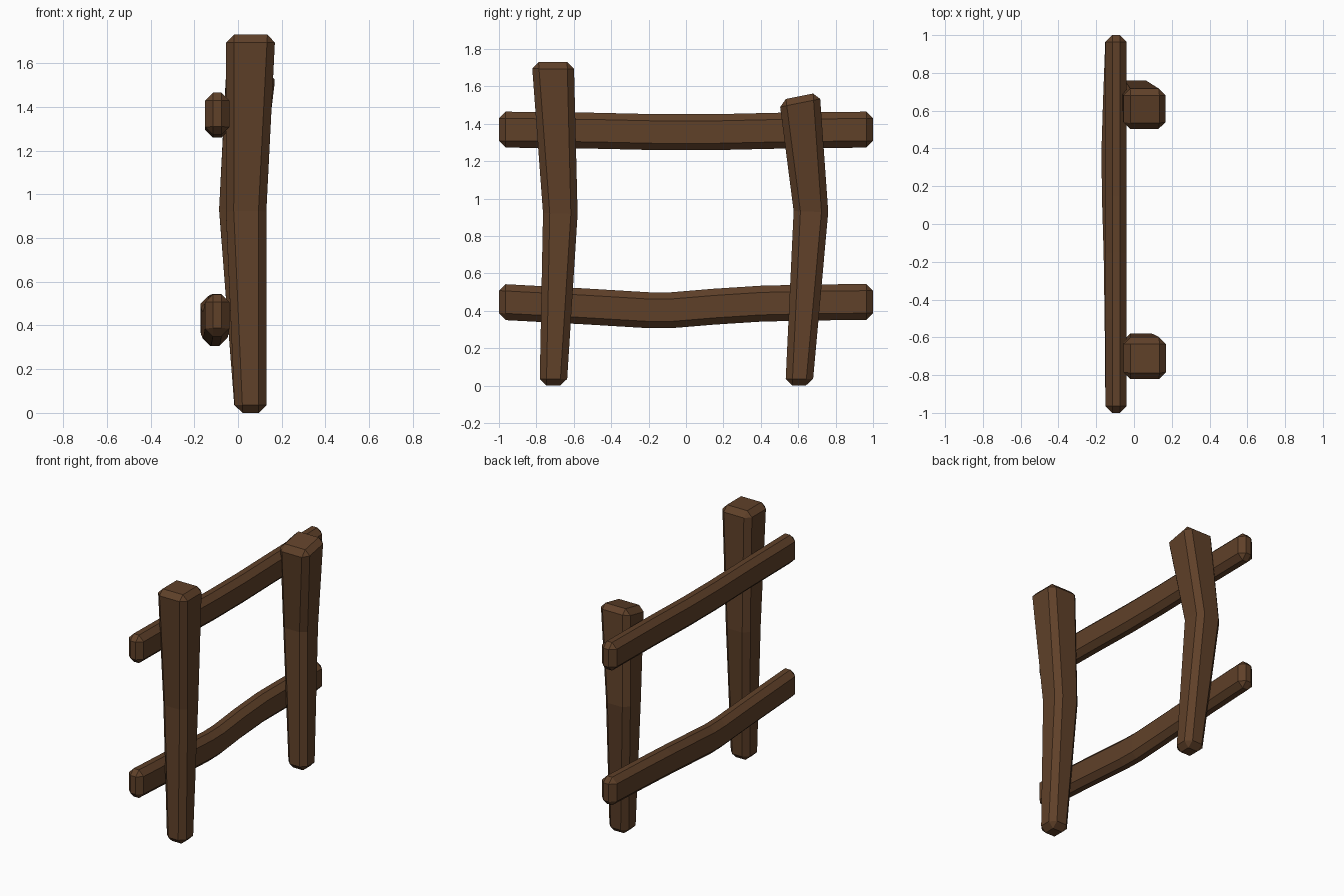
import bpy
from mathutils import Vector

if "Cube" in bpy.data.objects:
    bpy.data.objects.remove(bpy.data.objects["Cube"])

wood = bpy.data.materials.new("brown_wood")
wood.diffuse_color = (0.115, 0.052, 0.022, 1)
wood.use_nodes = True
wood.node_tree.nodes["Principled BSDF"].inputs["Base Color"].default_value = wood.diffuse_color


def beam(name, stations, u, v, bevel):
    """Loft square rings (centre, half_u, half_v), cap them and chamfer all long edges."""
    verts, faces = [], []
    for centre, hu, hv, *tilt in stations:
        for su, sv in ((-1, -1), (1, -1), (1, 1), (-1, 1)):
            p = Vector(centre) + Vector(u) * su * hu + Vector(v) * sv * hv
            if tilt:
                p.z += tilt[0] * sv * hv
            verts.append(p)
    n = len(stations)
    for i in range(n - 1):
        for j in range(4):
            k = (j + 1) % 4
            faces.append((4 * i + j, 4 * i + k, 4 * i + 4 + k, 4 * i + 4 + j))
    faces += [(3, 2, 1, 0), tuple(range(4 * n - 4, 4 * n))]
    mesh = bpy.data.meshes.new(name)
    mesh.from_pydata(verts, [], faces)
    mesh.materials.append(wood)
    obj = bpy.data.objects.new(name, mesh)
    bpy.context.collection.objects.link(obj)
    mod = obj.modifiers.new("chamfer", 'BEVEL')
    mod.width = bevel
    mod.segments = 1
    mod.limit_method = 'ANGLE'
    mod.angle_limit = 0.8
    return obj


X, Y, Z = (1, 0, 0), (0, 1, 0), (0, 0, 1)

# Posts: thin at the foot, bent at mid height, thick at the top
beam("front_post", [((0.058, -0.71, 0), 0.0725, 0.0725),
                    ((0.037, -0.672, 0.92), 0.0925, 0.0925, -0.03),
                    ((0.058, -0.712, 1.73), 0.1125, 0.1125)], X, Y, 0.036)
beam("back_post", [((0.058, 0.604, 0), 0.0725, 0.0725),
                   ((0.006, 0.668, 0.93), 0.0925, 0.0925, -0.03),
                   ((0.058, 0.607, 1.547), 0.1125, 0.108, 0.2)], X, Y, 0.036)

# Rails: (y, x centre, z centre) along each sagging length
rails = {
    "upper_rail": [(-1, -0.095, 1.369), (-0.5, -0.095, 1.363), (-0.15, -0.095, 1.355),
                   (0.15, -0.095, 1.355), (0.5, -0.095, 1.363), (1, -0.095, 1.369)],
    "lower_rail": [(-1, -0.095, 0.448), (-0.55, -0.099, 0.424), (-0.2, -0.104, 0.403),
                   (-0.08, -0.107, 0.403), (0.15, -0.114, 0.422), (0.4, -0.116, 0.438),
                   (0.65, -0.108, 0.444), (1, -0.095, 0.448)],
}
for name, path in rails.items():
    beam(name, [((x, y, z), 0.056, 0.096) for y, x, z in path], Z and X, Z, 0.036)
    # ring order runs the other way along y, so turn the faces outward
    bpy.data.objects[name].data.flip_normals()
